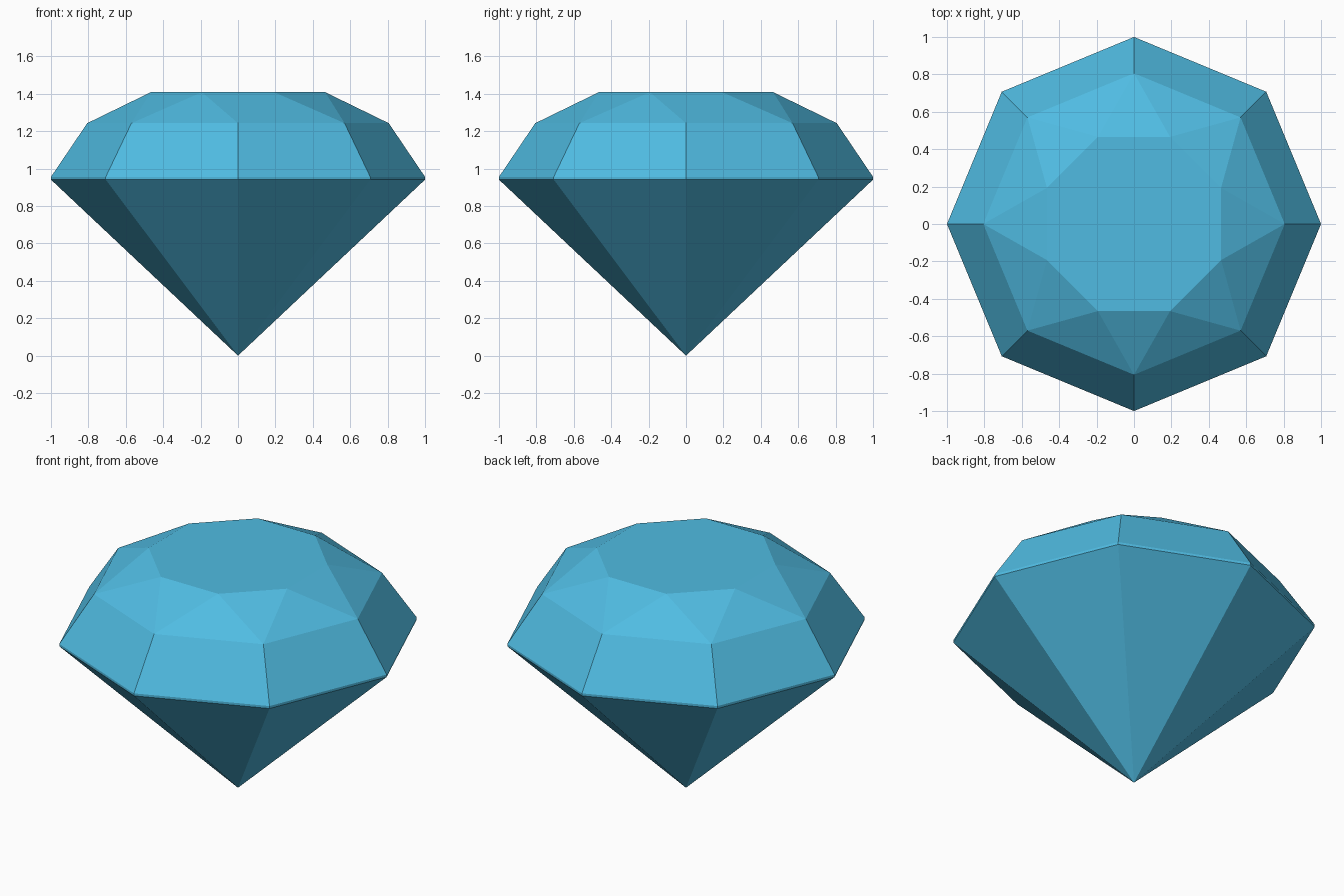
import bpy, bmesh, math

if "Cube" in bpy.data.objects:
    bpy.data.objects.remove(bpy.data.objects["Cube"])

N = 8
STEP = 2 * math.pi / N

bm = bmesh.new()


def ring(radius, z, half_turn=False):
    off = STEP / 2 if half_turn else 0
    return [bm.verts.new((radius * math.cos(i * STEP + off),
                          radius * math.sin(i * STEP + off), z)) for i in range(N)]


# Levels of the cut stone
mid = math.cos(STEP / 2)                      # midpoints of the octagon's edges
point = bm.verts.new((0, 0, 0))
low, low_mid = ring(1, 0.941), ring(mid, 0.941, True)
high, high_mid = ring(1, 0.956), ring(mid, 0.956, True)
crown = ring(0.806, 1.243)
table = ring(0.504, 1.409, True)
centre = bm.verts.new((0, 0, 1.409))

for i in range(N):
    j = (i + 1) % N
    facets = [
        # pavilion
        (point, low_mid[i], low[i]), (point, low[j], low_mid[i]),
        # girdle
        (low[i], low_mid[i], high_mid[i], high[i]),
        (low_mid[i], low[j], high[j], high_mid[i]),
        # lower crown
        (high[i], high_mid[i], crown[i]), (high_mid[i], high[j], crown[j]),
        (high_mid[i], crown[j], crown[i]),
        # upper crown
        (crown[i], crown[j], table[i]), (crown[j], table[j], table[i]),
        # table
        (table[i], table[j], centre),
    ]
    for f in facets:
        bm.faces.new(f)

bmesh.ops.recalc_face_normals(bm, faces=bm.faces)
mesh = bpy.data.meshes.new("gemstone")
bm.to_mesh(mesh)
bm.free()

blue = bpy.data.materials.new("gem blue")
blue.diffuse_color = (0.08, 0.50, 0.76, 1)
blue.use_nodes = True
blue.node_tree.nodes["Principled BSDF"].inputs["Base Color"].default_value = blue.diffuse_color
mesh.materials.append(blue)
bpy.context.collection.objects.link(bpy.data.objects.new("gemstone", mesh))
